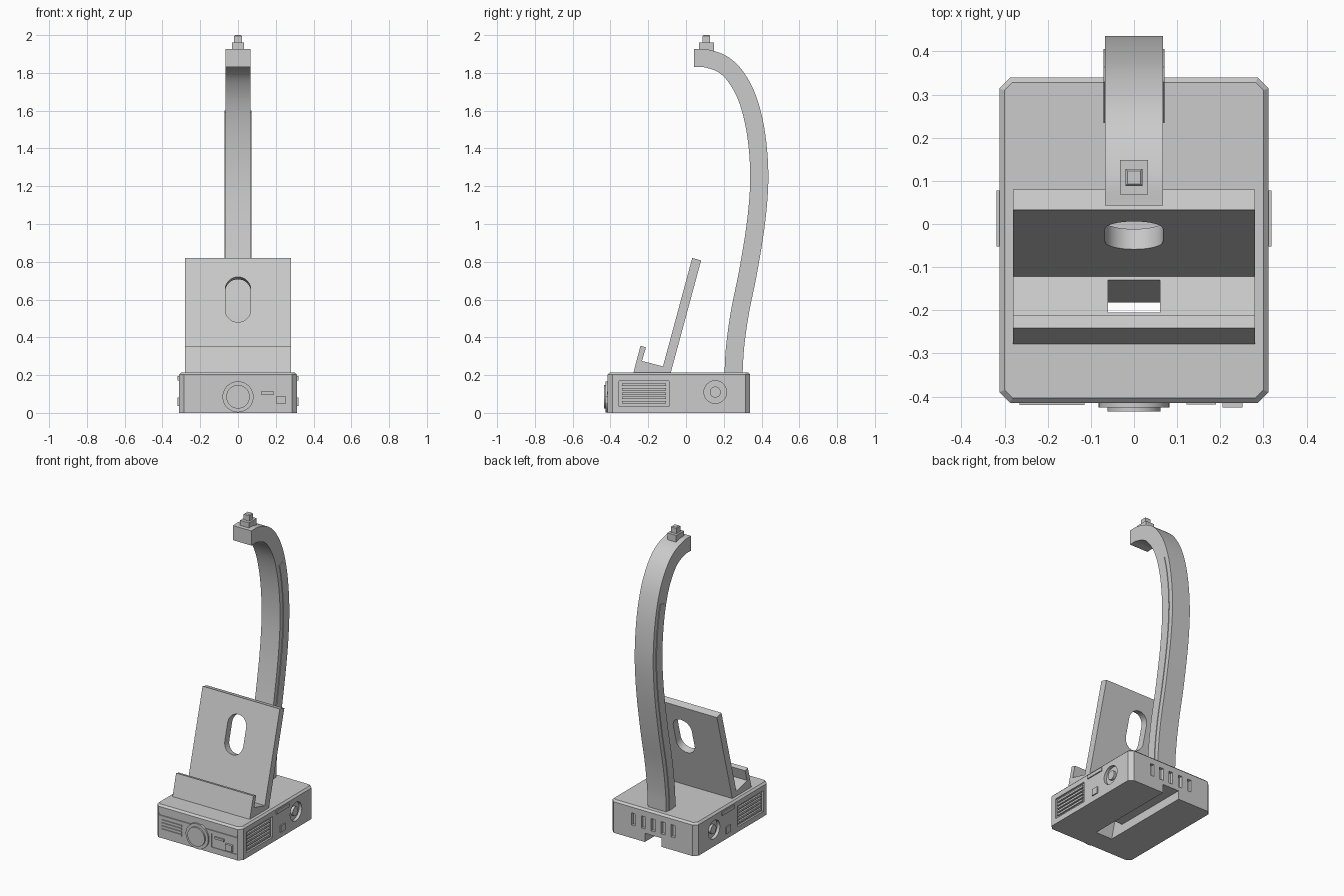
import bpy, bmesh
from math import sin, cos, pi, radians
from mathutils import Vector, Matrix

cube = bpy.data.objects.get("Cube")
if cube:
    bpy.data.objects.remove(cube, do_unlink=True)

grey = bpy.data.materials.new("plain grey")
grey.use_nodes = True
grey.diffuse_color = (0.6, 0.6, 0.6, 1)
grey.node_tree.nodes["Principled BSDF"].inputs["Base Color"].default_value = (0.6, 0.6, 0.6, 1)

TILT = radians(-15)


def finish(name, bm):
    bmesh.ops.recalc_face_normals(bm, faces=bm.faces)
    mesh = bpy.data.meshes.new(name)
    bm.to_mesh(mesh)
    bm.free()
    mesh.materials.append(grey)
    obj = bpy.data.objects.new(name, mesh)
    bpy.context.collection.objects.link(obj)
    return obj


def box(name, x, y, z):
    bm = bmesh.new()
    bmesh.ops.create_cube(bm, size=1)
    for v in bm.verts:
        for i, (lo, hi) in enumerate((x, y, z)):
            v.co[i] = lo if v.co[i] < 0 else hi
    return finish(name, bm)


def prism(name, points, axis, lo, hi):
    """Extrude a 2D outline along x (points are y, z) or y (points are x, z)."""
    bm = bmesh.new()
    place = (lambda a, b: (lo, a, b)) if axis == "x" else (lambda a, b: (a, lo, b))
    face = bm.faces.new([bm.verts.new(place(a, b)) for a, b in points])
    grown = bmesh.ops.extrude_face_region(bm, geom=[face])["geom"]
    shift = Vector((hi - lo, 0, 0)) if axis == "x" else Vector((0, hi - lo, 0))
    bmesh.ops.translate(bm, vec=shift, verts=[g for g in grown if isinstance(g, bmesh.types.BMVert)])
    return finish(name, bm)


def disc(name, a, b, r, axis, lo, hi, n=40):
    ring = [(a + r * cos(2 * pi * i / n), b + r * sin(2 * pi * i / n)) for i in range(n)]
    return prism(name, ring, axis, lo, hi)


def activate(obj):
    bpy.ops.object.select_all(action="DESELECT")
    obj.select_set(True)
    bpy.context.view_layer.objects.active = obj


def smooth(obj):
    activate(obj)
    bpy.ops.object.shade_smooth_by_angle(angle=radians(30))


def cut(target, cutter, keep=False):
    cutter.hide_render = True
    mod = target.modifiers.new("cut", "BOOLEAN")
    mod.operation, mod.solver, mod.object = "DIFFERENCE", "EXACT", cutter
    activate(target)
    bpy.ops.object.modifier_apply(modifier=mod.name)
    if not keep:
        bpy.data.objects.remove(cutter, do_unlink=True)


# Base body with chamfered corners and top rim
FRONT, BACK, SIDE, TOP = -0.415, 0.34, 0.312, 0.215
base = box("base", (-SIDE, SIDE), (FRONT, BACK), (0, TOP))
bm = bmesh.new()
bm.from_mesh(base.data)
upright = [e for e in bm.edges if abs(e.verts[0].co.z - e.verts[1].co.z) > 0.1]
bmesh.ops.bevel(bm, geom=upright, offset=0.025, segments=1, affect="EDGES")
rim = [e for e in bm.edges if all(v.co.z > TOP - 0.001 for v in e.verts)]
bmesh.ops.bevel(bm, geom=rim, offset=0.012, segments=1, affect="EDGES")
bm.to_mesh(base.data)
bm.free()

# Cable channel under the base
cut(base, box("channel_cutter", (-0.06, 0.06), (-0.22, 0.4), (-0.1, 0.057)))

# Holder with back rest and front lip
outline = [(-0.278, TOP), (-0.241, 0.355), (-0.212, 0.347), (-0.233, 0.275),
           (-0.122, 0.246), (0.033, 0.82), (0.08, 0.807), (-0.08, TOP)]
holder = prism("holder", outline, "x", -0.28, 0.28)

# Tilted plug opening through the holder floor and base
opening = box("opening_cutter", (-0.06, 0.06), (-0.039, 0.039), (-0.18, 0.18))
opening.matrix_world = Matrix.Translation((0, -0.197, 0.15)) @ Matrix.Rotation(TILT, 4, "X")
cut(base, opening, keep=True)
cut(holder, opening)

# Rounded slot in the back rest
r, half = 0.067, 0.057
stadium = []
for side, start in ((1, 0), (-1, pi)):
    for i in range(17):
        a = start + pi * i / 16
        stadium.append((r * cos(a), side * half + r * sin(a)))
slot = prism("slot_cutter", stadium, "y", -0.1, 0.1)
slot.matrix_world = Matrix.Translation((0, -0.026, 0.6)) @ Matrix.Rotation(TILT, 4, "X")
cut(holder, slot)
smooth(holder)

# Curved neck swept along a smooth centre line
KNOTS = [(0.043, 1.878), (0.11, 1.876), (0.2, 1.842), (0.27, 1.77), (0.33, 1.65), (0.372, 1.47),
         (0.388, 1.25), (0.372, 1.02), (0.331, 0.76), (0.285, 0.53), (0.26, 0.35), (0.251, 0.2)]


def spline(knots, steps=6):
    p = [Vector(k) for k in knots]
    p = [2 * p[0] - p[1]] + p + [2 * p[-1] - p[-2]]
    path = []
    for a, b, c, d in zip(p, p[1:], p[2:], p[3:]):
        for i in range(steps):
            t = i / steps
            path.append(0.5 * (2 * b + (c - a) * t + (2 * a - 5 * b + 4 * c - d) * t * t
                               + (3 * b - a - 3 * c + d) * t ** 3))
    return path + [p[-2]]


def ribbon(path, width):
    left, right = [], []
    for i, point in enumerate(path):
        way = (path[min(i + 1, len(path) - 1)] - path[max(i - 1, 0)]).normalized()
        normal = Vector((-way.y, way.x)) * width
        left.append(point + normal)
        right.append(point - normal)
    return left + right[::-1]


centre = spline(KNOTS)
smooth(prism("neck", ribbon(centre, 0.048), "x", -0.067, 0.067))
lower = [p for p in centre if p.y < 1.62]
for s, label in ((1, "left"), (-1, "right")):
    smooth(prism("neck_rib_" + label, ribbon(lower, 0.018), "x", s * 0.06, s * 0.071))

# Stepped tip
box("tip_block", (-0.032, 0.032), (0.068, 0.148), (1.915, 1.96))
tip = box("tip_pin", (-0.02, 0.02), (0.088, 0.128), (1.955, 2.0))
bm = bmesh.new()
bm.from_mesh(tip.data)
rim = [e for e in bm.edges if all(v.co.z > 1.999 for v in e.verts)]
bmesh.ops.bevel(bm, geom=rim, offset=0.005, segments=1, affect="EDGES")
bm.to_mesh(tip.data)
bm.free()

# Front band groove and control panel recess
cut(base, box("band_cutter", (-0.287, 0.287), (-0.5, FRONT + 0.006), (0.147, 0.165)))
cut(base, box("panel_cutter", (0.097, 0.28), (-0.5, FRONT + 0.005), (0.037, 0.128)))
box("panel_strip", (0.122, 0.19), (FRONT - 0.004, FRONT + 0.01), (0.098, 0.112))
box("panel_button", (0.205, 0.252), (FRONT - 0.01, FRONT + 0.01), (0.047, 0.09))

# Front dial and grille bars
smooth(disc("dial_ring", 0, 0.085, 0.082, "y", FRONT - 0.01, FRONT + 0.01))
smooth(disc("dial_face", 0, 0.085, 0.062, "y", FRONT - 0.02, FRONT + 0.01))
for i in range(4):
    z = 0.052 + 0.02 * i
    box("front_grille_bar", (-0.265, -0.115), (FRONT - 0.005, FRONT + 0.01), (z, z + 0.011))

# Side vents, sockets and buttons, mirrored
for s in (1, -1):
    def span(a, b):
        return sorted((s * (SIDE + a), s * (SIDE + b)))

    cut(base, box("vent_cutter", span(-0.012, 0.1), (-0.355, -0.09), (0.035, 0.17)))
    for i in range(5):
        z = 0.05 + 0.023 * i
        box("side_vent_bar", span(-0.02, -0.001), (-0.34, -0.105), (z, z + 0.013))
    cut(base, disc("socket_cutter", 0.155, 0.11, 0.06, "x", *span(-0.02, 0.1)))
    smooth(disc("socket_pin", 0.155, 0.11, 0.029, "x", *span(-0.03, -0.004)))
    box("side_strip", span(-0.01, 0.007), (-0.052, 0.078), (0.172, 0.194))
    box("side_button", span(-0.01, 0.007), (-0.01, 0.038), (0.037, 0.081))

# Back vent slots
for i in range(-2, 3):
    x = 0.072 * i
    cut(base, box("back_cutter", (x - 0.014, x + 0.014), (BACK - 0.02, 0.5), (0.085, 0.165)))
smooth(base)
